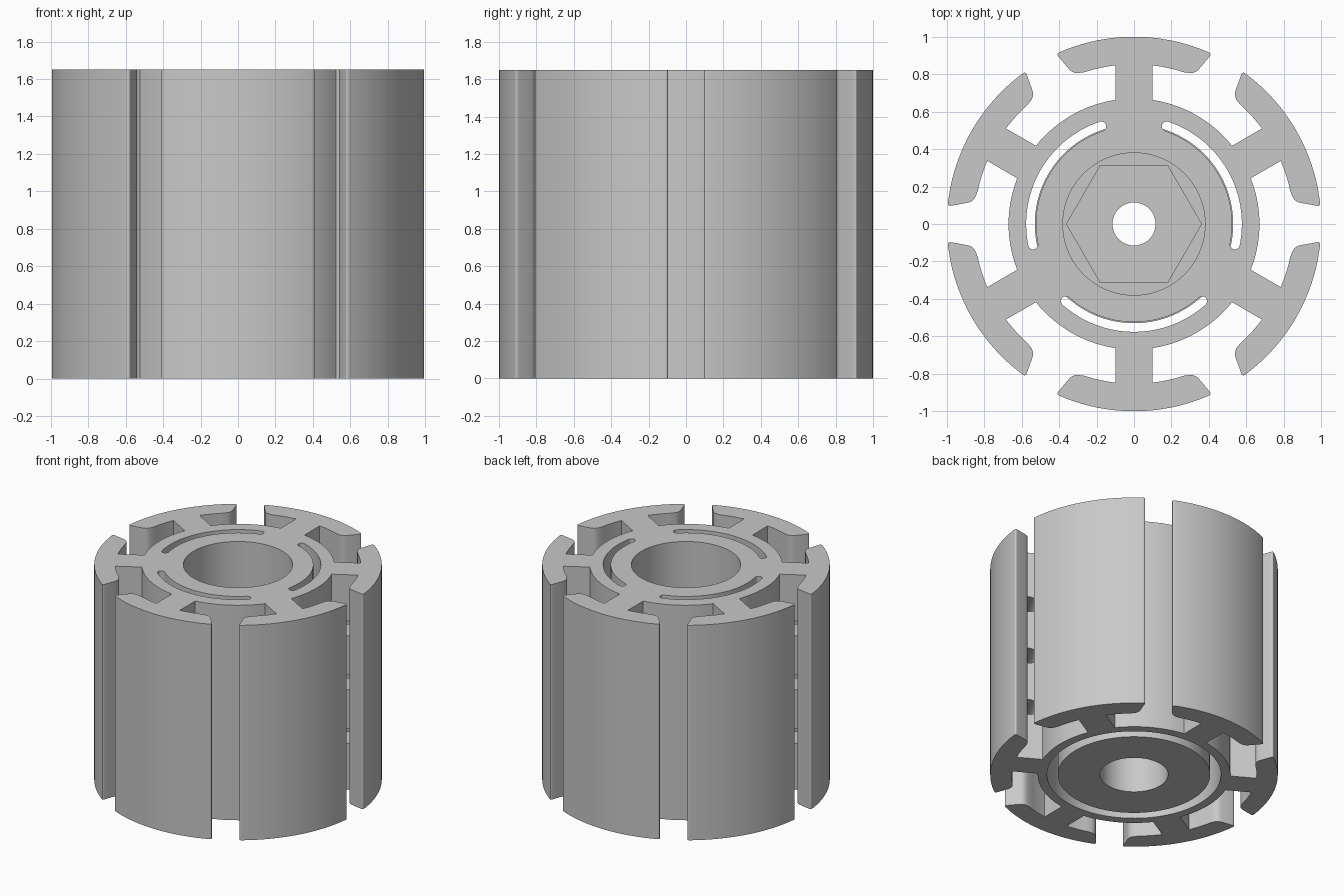
import bpy, bmesh
from math import sin, cos, pi, radians
from mathutils import Vector, Matrix

HEIGHT = 1.65

if "Cube" in bpy.data.objects:
    bpy.data.objects.remove(bpy.data.objects["Cube"])

grey = bpy.data.materials.new("light_grey")
grey.use_nodes = True
grey.diffuse_color = (0.58, 0.58, 0.58, 1)
grey.node_tree.nodes["Principled BSDF"].inputs["Base Color"].default_value = grey.diffuse_color


def polar(r, deg):
    return Vector((r * cos(radians(deg)), r * sin(radians(deg))))


def arc(r, a, b, n):
    return [polar(r, a + (b - a) * i / n) for i in range(n + 1)]


def rounded(prev, corner, nxt, size):
    """Replace a corner with a short curve."""
    p = corner + (prev - corner).normalized() * size
    q = corner + (nxt - corner).normalized() * size
    ts = [i / 5 for i in range(6)]
    return [p * (1 - t) ** 2 + corner * 2 * t * (1 - t) + q * t * t for t in ts]


def make_object(name, bm):
    bmesh.ops.recalc_face_normals(bm, faces=bm.faces[:])
    mesh = bpy.data.meshes.new(name)
    bm.to_mesh(mesh)
    bm.free()
    mesh.materials.append(grey)
    obj = bpy.data.objects.new(name, mesh)
    bpy.context.collection.objects.link(obj)
    return obj


def prism(bm, points, z0, z1):
    face = bm.faces.new([bm.verts.new((p.x, p.y, z0)) for p in points])
    top = bmesh.ops.extrude_face_region(bm, geom=[face])["geom"]
    bmesh.ops.translate(bm, verts=[v for v in top if isinstance(v, bmesh.types.BMVert)],
                        vec=(0, 0, z1 - z0))


def round_cutter(name, radius, z0, z1, sides=96):
    bm = bmesh.new()
    prism(bm, arc(radius, 0, 360, sides)[:-1], z0, z1)
    return make_object(name, bm)


# Spoked body: hub, six arms and six curved outer shoes in one outline
outline = []
half = radians(0)
for k in range(6):
    mid = 30 + 60 * k
    axis, side = polar(1, mid), polar(1, mid - 90)
    arm = lambda r, s: axis * (r * r - 0.01) ** 0.5 + side * 0.1 * s
    tip_r, tip_l = polar(0.865, mid - 22.1), polar(0.865, mid + 22.1)
    out_r, out_l = polar(1, mid - 24.6), polar(1, mid + 24.6)
    outline += [arm(0.67, 1)]
    outline += arc(0.853, mid - 6.73, mid - 18, 6)
    outline += rounded(outline[-1], tip_r, out_r, 0.035)
    outline += rounded(tip_r, out_r, polar(1, mid - 23), 0.018)
    outline += arc(1, mid - 23, mid + 23, 28)
    outline += rounded(polar(1, mid + 23), out_l, tip_l, 0.018)
    outline += rounded(out_l, tip_l, polar(0.853, mid + 18), 0.035)
    outline += arc(0.853, mid + 18, mid + 6.73, 6)
    outline += [arm(0.67, -1)]
    outline += arc(0.67, mid + 8.58, mid + 51.42, 14)[1:-1]
bm = bmesh.new()
prism(bm, outline, 0, HEIGHT)
body = make_object("spoked_hub", bm)

# Stepped centre: top bore, hexagonal pocket, through hole, bottom counterbore
cutters = [
    round_cutter("top_bore", 0.38, 0.95, HEIGHT + 0.1),
    round_cutter("hex_pocket", 0.36, 0.6, 1.0, 6),
    round_cutter("through_hole", 0.115, 0.2, 0.8, 48),
    round_cutter("bottom_counterbore", 0.237, -0.1, 0.4, 64),
]

# Three curved slots with round ends
bm = bmesh.new()
for mid in (30, 150, 270):
    a, b = mid - 41.5, mid + 41.5
    cap = lambda ang, start: [polar(0.55, ang) + polar(0.026, ang + start + 180 * i / 8)
                              for i in range(1, 8)]
    slot = arc(0.576, a, b, 30) + cap(b, 0) + arc(0.524, b, a, 30) + cap(a, 180)
    prism(bm, slot, 0.2, HEIGHT + 0.1)
cutters.append(make_object("curved_slots", bm))

# Ring groove in the bottom of the hub
bm = bmesh.new()
corners = [bm.verts.new((r, 0, z)) for r, z in
           ((0.53, -0.1), (0.605, -0.1), (0.605, 0.4), (0.53, 0.4))]
edges = [bm.edges.new((corners[i], corners[i - 1])) for i in range(4)]
bmesh.ops.spin(bm, geom=corners + edges, cent=(0, 0, 0), axis=(0, 0, 1),
               angle=2 * pi, steps=96, use_merge=True)
bmesh.ops.remove_doubles(bm, verts=bm.verts[:], dist=0.0005)
cutters.append(make_object("bottom_groove", bm))

# Three cross holes through each arm
bm = bmesh.new()
for k in range(6):
    for level in (1, 2, 3):
        place = (Matrix.Rotation(radians(30 + 60 * k), 4, "Z")
                 @ Matrix.Translation((0.757, 0, HEIGHT * level / 4))
                 @ Matrix.Rotation(pi / 2, 4, "X"))
        bmesh.ops.create_cone(bm, cap_ends=True, segments=24, radius1=0.06,
                              radius2=0.06, depth=0.28, matrix=place)
cutters.append(make_object("arm_holes", bm))

# Cut everything out, then discard the cutters
for cutter in cutters:
    cutter.hide_render = True
    mod = body.modifiers.new(cutter.name, "BOOLEAN")
    mod.operation = "DIFFERENCE"
    mod.solver = "EXACT"
    mod.object = cutter
bpy.context.view_layer.update()
result = bpy.data.meshes.new_from_object(
    body.evaluated_get(bpy.context.evaluated_depsgraph_get()))
body.modifiers.clear()
body.data = result
for cutter in cutters:
    bpy.data.objects.remove(cutter)

bpy.ops.object.select_all(action="DESELECT")
body.select_set(True)
bpy.context.view_layer.objects.active = body
bpy.ops.object.shade_smooth_by_angle(angle=radians(25))
